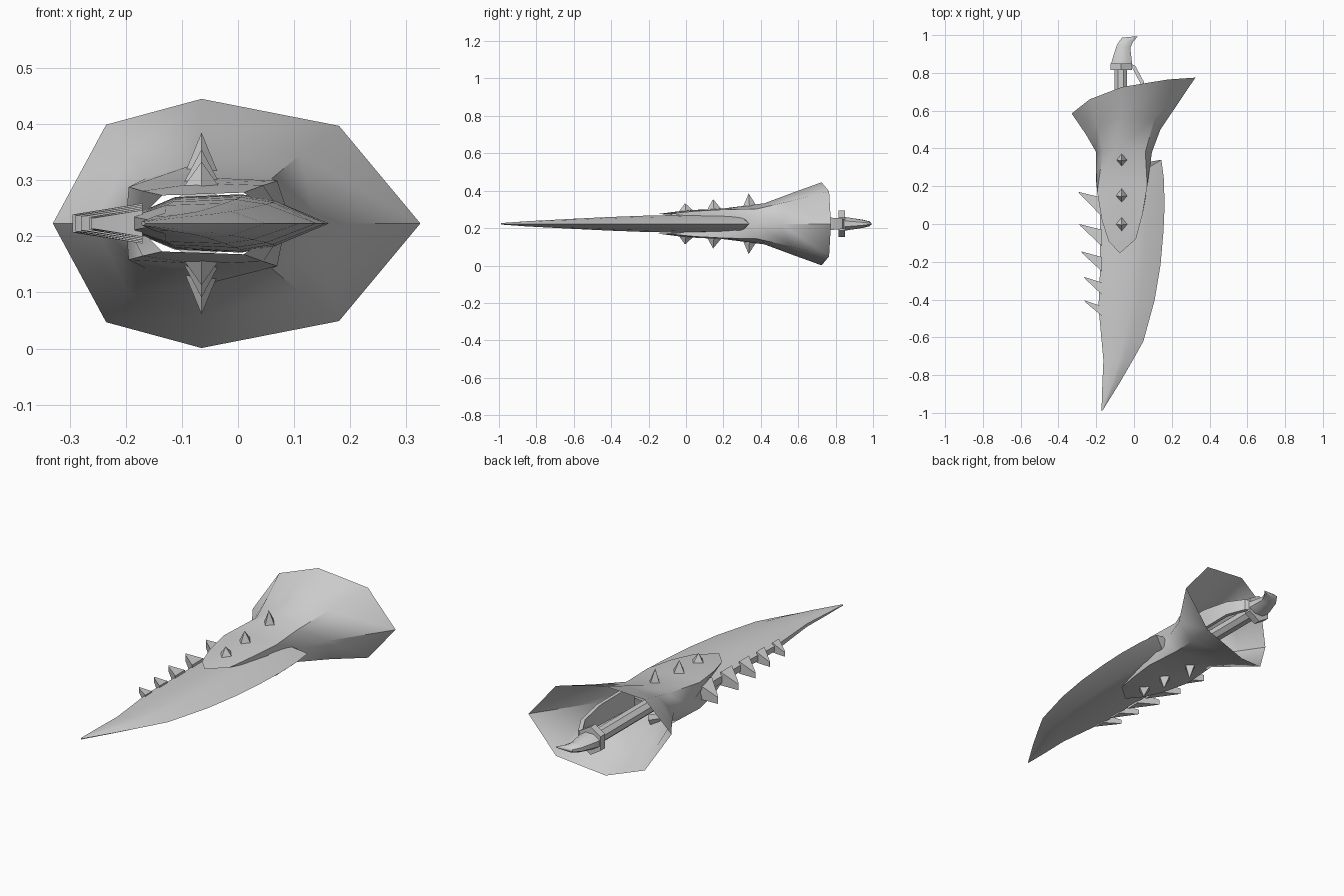
import bpy, bmesh, math
from mathutils import Vector

if "Cube" in bpy.data.objects:
    bpy.data.objects.remove(bpy.data.objects["Cube"])

ZC = 0.223  # height of the mid plane
steel = bpy.data.materials.new("pale_steel")
steel.diffuse_color = (0.62, 0.62, 0.62, 1)
steel.use_nodes = True
steel.node_tree.nodes["Principled BSDF"].inputs["Base Color"].default_value = steel.diffuse_color


def make(name, verts, faces, smooth=40):
    me = bpy.data.meshes.new(name)
    me.from_pydata([(x, y, z + ZC) for x, y, z in verts], [], faces)
    bm = bmesh.new()
    bm.from_mesh(me)
    bmesh.ops.remove_doubles(bm, verts=bm.verts, dist=1e-5)
    bmesh.ops.recalc_face_normals(bm, faces=bm.faces)
    bm.to_mesh(me)
    bm.free()
    ob = bpy.data.objects.new(name, me)
    bpy.context.collection.objects.link(ob)
    me.materials.append(steel)
    if smooth:
        bpy.ops.object.select_all(action='DESELECT')
        ob.select_set(True)
        bpy.context.view_layer.objects.active = ob
        bpy.ops.object.shade_smooth_by_angle(angle=math.radians(smooth))
    return ob


def loft(name, rings, caps=True, smooth=40):
    n = len(rings[0])
    verts = [p for r in rings for p in r]
    faces = [(i * n + j, i * n + (j + 1) % n, (i + 1) * n + (j + 1) % n, (i + 1) * n + j)
             for i in range(len(rings) - 1) for j in range(n)]
    if caps:
        faces += [tuple(range(n)), tuple(range(len(verts) - n, len(verts)))]
    return make(name, verts, faces, smooth)


# Blade: spine on the left, keen edge on the right
# (spine x, spine y, edge x, edge y, half thickness)
stations = [(-0.172, -0.99, -0.165, -0.985, 0.004), (-0.168, -0.86, -0.075, -0.84, 0.014),
            (-0.162, -0.72, 0.0, -0.71, 0.021), (-0.175, -0.58, 0.05, -0.62, 0.027),
            (-0.188, -0.44, 0.11, -0.40, 0.036), (-0.18, -0.25, 0.14, -0.22, 0.043),
            (-0.18, -0.08, 0.156, -0.04, 0.047), (-0.18, 0.08, 0.162, 0.10, 0.05),
            (-0.18, 0.25, 0.158, 0.24, 0.052), (-0.15, 0.29, 0.145, 0.34, 0.05)]
rings = []
for sx, sy, ex, ey, t in stations:
    def at(f, h):
        return (sx + (ex - sx) * f, sy + (ey - sy) * f, h)
    rings.append([at(0, -t * .35), at(.2, -t * .9), at(.55, -t), at(.72, -t * .8), at(1, 0),
                  at(.72, t * .8), at(.55, t), at(.2, t * .9), at(0, t * .35)])
# notch the butt so the keen edge ends in a barb
rings[-1] = [(x, y if x > 0.12 else 0.29, z) for x, y, z in rings[-1]]
loft("blade", rings, smooth=30)

# Flared sleeve: columns run from the scalloped front to the rim
left = [(-.185, .17, 0), (-.2, .22, 0), (-.2, .29, 0), (-.2, .38, 0), (-.255, .475, 0), (-.33, .585, 0)]
upleft = [(-.135, -.09, .05), (-.17, .02, .058), (-.195, .17, .065), (-.165, .38, .08),
          (-.195, .51, .125), (-.235, .66, .176)]
top = [(-.075, -.155, .052), (-.07, 0, .072), (-.065, .2, .082), (-.065, .42, .11),
       (-.065, .57, .166), (-.065, .725, .222)]
upright = [(.01, -.08, .055), (.045, .05, .068), (.07, .2, .076), (.06, .38, .08),
           (.11, .56, .122), (.18, .765, .174)]
right = [(.09, .30, 0), (.085, .31, 0), (.08, .33, 0), (.095, .38, 0), (.14, .50, 0), (.325, .775, 0)]


def mirrored(col):
    return [(x, y, -z) for x, y, z in col]


cols = [left, upleft, top, upright, right, mirrored(upright), mirrored(top), mirrored(upleft)]
loft("flared_sleeve", [[c[i] for c in cols] for i in range(6)], caps=False, smooth=50)

# Back teeth along the spine
for i, (tx, ty) in enumerate([(-.295, .17), (-.29, 0), (-.28, -.145), (-.265, -.28), (-.262, -.405)]):
    bx, w = -.17, .13 - i * .012
    a, b, h, k = ty - .03, ty - w, .036 - i * .003, .016 - i * .0015
    verts = [(bx, a, -h), (bx, b, -h), (bx, b, h), (bx, a, h),
             (tx, ty, -k), (tx + .008, ty - .012, -k), (tx + .008, ty - .012, k), (tx, ty, k)]
    make(f"spine_tooth_{i + 1}", verts, [(0, 1, 2, 3), (4, 5, 6, 7), (0, 1, 5, 4),
                                         (1, 2, 6, 5), (2, 3, 7, 6), (3, 0, 4, 7)], 30)

# Pyramid studs on both faces of the sleeve
for i, (y, base, tip) in enumerate([(0, .06, .11), (.15, .065, .132), (.34, .075, .162)]):
    for side, s in (("upper", 1), ("lower", -1)):
        r = .042
        verts = [(-.065 - r * .85, y, base * s), (-.065, y - r, base * s), (-.065 + r * .85, y, base * s),
                 (-.065, y + r * 1.2, base * s), (-.065, y - .005, tip * s)]
        make(f"{side}_stud_{i + 1}", verts,
             [(0, 1, 2, 3), (0, 1, 4), (1, 2, 4), (2, 3, 4), (3, 0, 4)], 0)


def ring(cx, y, rx, rz, n=8, tilt=0):
    return [(cx + rx * math.cos(a), y + tilt * math.cos(a), rz * math.sin(a))
            for a in (2 * math.pi * (k + .5) / n for k in range(n))]


# Grip, collar and hooked pommel
loft("grip", [ring(-.07, .28, .036, .034), ring(-.07, .83, .036, .034)])
loft("pommel_collar", [[(x, y, z) for x, z in ((-.125, -.035), (-.07, -.07), (-.01, -.035),
                                               (-.01, .035), (-.07, .07), (-.125, .035))]
                       for y in (.815, .85)], smooth=20)
loft("pommel_hook", [ring(-.065, .845, .06, .04), ring(-.064, .87, .056, .036),
                     ring(-.055, .94, .038, .024, tilt=-.01), ring(-.035, .975, .032, .015, tilt=-.012),
                     ring(.012, .993, .008, .004)])

# Hand guard strap joining the collar to the sleeve
path = [(-.02, .84), (.0, .83), (.045, .745), (.06, .6), (.055, .34)]
loft("hand_guard", [[(x - .008, y - .006, -w), (x + .008, y + .006, -w),
                     (x + .008, y + .006, w), (x - .008, y - .006, w)]
                    for (x, y), w in zip(path, (.025, .028, .035, .05, .055))], smooth=30)
